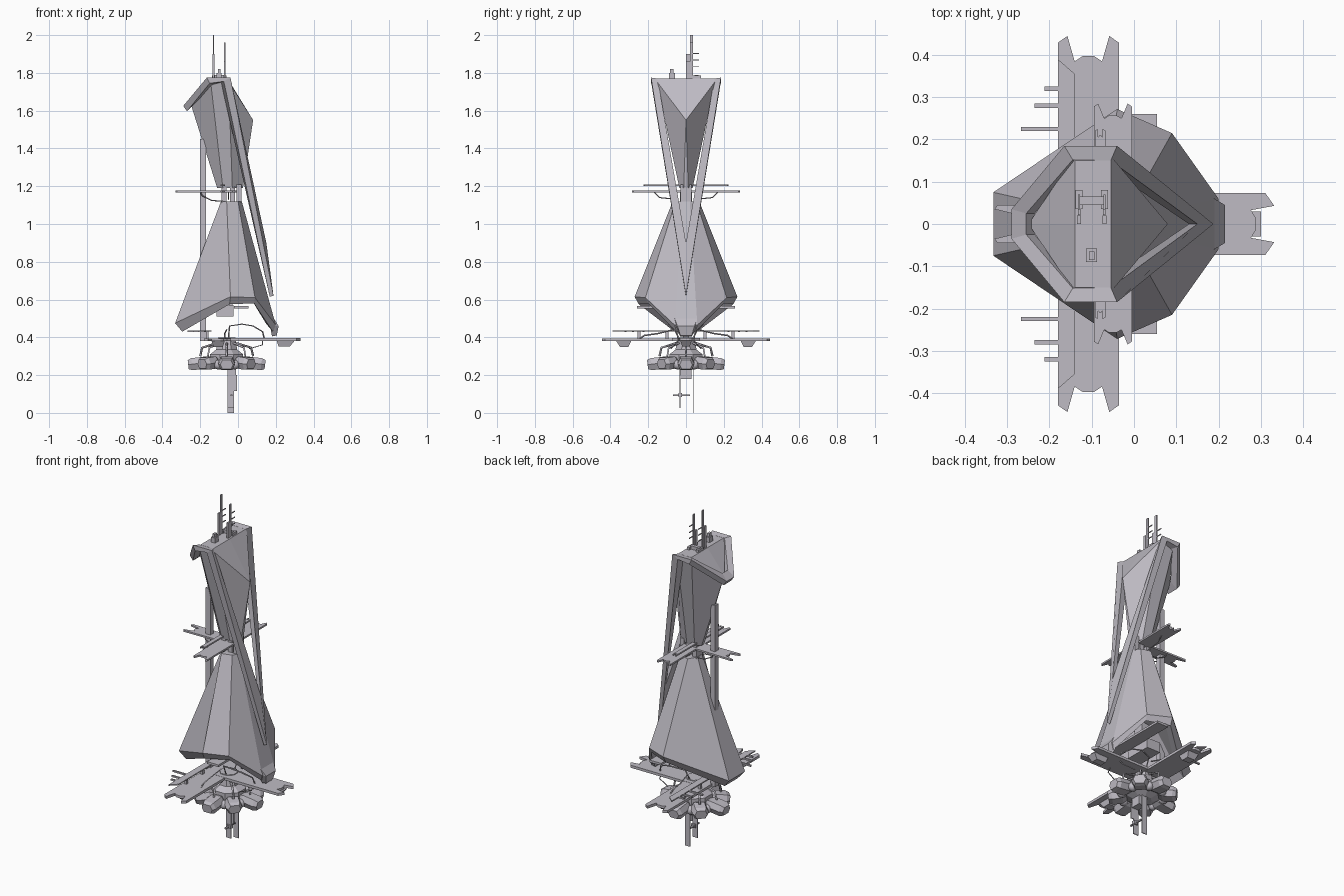
import bpy, bmesh, math
from mathutils import Vector, Matrix

hull_mat = bpy.data.materials.new("pale_lavender_grey")
hull_mat.diffuse_color = (0.52, 0.50, 0.55, 1)


def finish(name, bm):
    bmesh.ops.remove_doubles(bm, verts=bm.verts, dist=1e-5)
    bmesh.ops.recalc_face_normals(bm, faces=bm.faces)
    me = bpy.data.meshes.new(name)
    bm.to_mesh(me)
    bm.free()
    me.materials.append(hull_mat)
    ob = bpy.data.objects.new(name, me)
    bpy.context.collection.objects.link(ob)
    return ob


def loft(name, rings, closed=False):
    """Skin a list of equal-length rings; closed joins last ring to first."""
    bm = bmesh.new()
    vs = [[bm.verts.new(p) for p in r] for r in rings]
    n = len(rings[0])
    pairs = list(zip(vs, vs[1:])) + ([(vs[-1], vs[0])] if closed else [])
    for a, b in pairs:
        for i in range(n):
            j = (i + 1) % n
            bm.faces.new((a[i], a[j], b[j], b[i]))
    if not closed:
        for r in (vs[0], vs[-1]):
            c = bm.verts.new(sum((v.co for v in r), Vector()) / n)
            for i in range(n):
                bm.faces.new((r[i], r[(i + 1) % n], c))
    return finish(name, bm)


def sym(half):
    """Complete a half outline (y > 0) by mirroring it across y = 0."""
    return half + [(x, -y, z) for x, y, z in reversed(half)]


def box(name, x0, x1, y0, y1, z0, z1):
    return loft(name, [[(x0, y0, z), (x1, y0, z), (x1, y1, z), (x0, y1, z)] for z in (z0, z1)])


def plate(name, outline, z0, z1):
    bm = bmesh.new()
    f = bm.faces.new([bm.verts.new((x, y, z0)) for x, y in outline])
    up = bmesh.ops.extrude_face_region(bm, geom=[f])["geom"]
    bmesh.ops.translate(bm, vec=(0, 0, z1 - z0), verts=[v for v in up if isinstance(v, bmesh.types.BMVert)])
    return finish(name, bm)


def wire(name, pts, r=0.004):
    cu = bpy.data.curves.new(name, "CURVE")
    cu.dimensions = "3D"
    cu.bevel_depth, cu.bevel_resolution = r, 0
    sp = cu.splines.new("POLY")
    sp.points.add(len(pts) - 1)
    for p, c in zip(sp.points, pts):
        p.co = (*c, 1)
    cu.materials.append(hull_mat)
    ob = bpy.data.objects.new(name, cu)
    bpy.context.collection.objects.link(ob)


def fork(c, w, l, horn, notch):
    """One forked deck end: half width w, tip at l, pointing along +u."""
    return [(l - horn * 0.35, c - w), (l, c - w + horn * 0.5), (l - notch, c - w * 0.45),
            (l - notch * 0.8, c - w * 0.2), (l - notch * 0.8, c + w * 0.2),
            (l - notch, c + w * 0.45), (l, c + w - horn * 0.5), (l - horn * 0.35, c + w)]


def cross_deck(name, c, w, l, horn, notch, z0, z1):
    """Deck running along y with forked tips at both ends."""
    e = [(v, u) for u, v in fork(c, w, l, horn, notch)]
    plate(name, e + [(x, -y) for x, y in reversed(e)], z0, z1)


# Upper hull: narrow foot, broad faceted head with low front and rear points
loft("upper_hull", [
    sym([(0.026, 0.012, 1.19), (-0.03, 0.035, 1.19), (-0.08, 0.035, 1.19), (-0.11, 0.012, 1.19)]),
    sym([(0.08, 0.0, 1.55), (-0.05, 0.155, 1.755), (-0.145, 0.155, 1.755), (-0.25, 0.0, 1.635)]),
    sym([(-0.055, 0.001, 1.77), (-0.055, 0.15, 1.77), (-0.14, 0.15, 1.77), (-0.14, 0.001, 1.77)])])

# Lower hull: flared skirt with a thick rim and hollow underside
loft("lower_hull", [
    sym([(0.02, 0.02, 1.12), (0.0, 0.055, 1.12), (-0.06, 0.07, 1.12), (-0.09, 0.02, 1.12)]),
    sym([(0.20, 0.06, 0.465), (0.09, 0.215, 0.61), (-0.04, 0.272, 0.615), (-0.333, 0.075, 0.475)]),
    sym([(0.185, 0.05, 0.43), (0.085, 0.20, 0.58), (-0.045, 0.25, 0.575), (-0.295, 0.06, 0.43)]),
    sym([(0.15, 0.04, 0.47), (0.065, 0.165, 0.61), (-0.045, 0.205, 0.61), (-0.25, 0.05, 0.48)]),
    sym([(0.06, 0.03, 0.68), (0.03, 0.08, 0.70), (-0.05, 0.1, 0.70), (-0.13, 0.03, 0.68)])])
loft("prow_foot", [
    sym([(0.165, 0.06, 0.49), (0.19, 0.06, 0.50)]),
    sym([(0.17, 0.065, 0.46), (0.215, 0.045, 0.46)]),
    sym([(0.18, 0.03, 0.405), (0.205, 0.03, 0.41)])])

# Mitred hoop: long V down the front, cap across the top, short bracket behind
nodes = [((0.188, 0, 0.62), (0.15, 0, 0.90), (-0.02, 0, -0.005)),
         ((-0.04, 0.185, 1.775), (-0.055, 0.15, 1.77), (-0.035, 0, -0.02)),
         ((-0.165, 0.185, 1.775), (-0.145, 0.152, 1.77), (0.015, 0, -0.03)),
         ((-0.29, 0.035, 1.625), (-0.255, 0.025, 1.66), (0.02, 0, -0.028))]
flip = Vector((1, -1, 1))
rings = []
for o, i, d in nodes:
    o, i, d = Vector(o), Vector(i), Vector(d)
    rings.append([o, i, i + d, o + d])
rings += [[p * flip for p in r] for r in reversed(rings[1:])]
loft("hoop_frame", rings, closed=True)

# Rear support mast
box("rear_mast", -0.20, -0.17, -0.015, 0.015, 0.38, 1.45)

# Neck columns and decks
for x in (-0.075, -0.03, 0.005):
    box("neck_column", x - 0.013, x + 0.013, -0.03, 0.03, 1.10, 1.21)
cross_deck("neck_deck", -0.05, 0.045, 0.285, 0.02, 0.035, 1.168, 1.178)
cross_deck("neck_upper_deck", -0.08, 0.012, 0.225, 0.012, 0.02, 1.20, 1.209)
plate("neck_rear_deck", [(-x, y) for x, y in fork(0, 0.045, 0.33, 0.02, 0.06)] + [(-0.02, 0.04), (-0.02, -0.04)],
      1.168, 1.178)
for s in (-1, 1):
    wire("neck_cable", [(-0.2, s * 0.03, 1.17), (-0.19, s * 0.03, 1.15), (-0.14, s * 0.03, 1.125),
                        (-0.08, s * 0.03, 1.12)], 0.003)
    wire("neck_side_cable", [(-0.05, s * 0.17, 1.17), (-0.05, s * 0.14, 1.14), (-0.05, s * 0.05, 1.13)], 0.003)

# Gantry under the skirt
box("gantry_beam", -0.02, 0.055, -0.26, 0.26, 0.553, 0.566)
box("gantry_cabin", -0.115, -0.025, -0.08, 0.08, 0.51, 0.57)
box("gantry_hanger", -0.08, -0.03, -0.03, 0.03, 0.55, 0.72)

# Main docking decks
cross_deck("main_deck", -0.108, 0.072, 0.445, 0.045, 0.06, 0.38, 0.395)
plate("front_deck", fork(0, 0.073, 0.332, 0.06, 0.055) + [(-0.1, 0.073), (-0.1, -0.073)], 0.381, 0.396)
plate("upper_gangway", [(-0.18, -0.39), (-0.14, -0.355), (-0.14, 0.355), (-0.18, 0.39)], 0.43, 0.437)
for s in (-1, 1):
    for y, l in ((0.225, 0.267), (0.28, 0.235), (0.32, 0.212)):
        box("gangway_boom", -l, -0.17, s * y - 0.005, s * y + 0.005, 0.428, 0.437)
    for y in (0.1, 0.25):
        box("gangway_post", -0.17, -0.155, s * y - 0.008, s * y + 0.008, 0.39, 0.432)
    # Tapered pods under the deck tips
    loft("side_deck_pod", [
        [(-0.14, s * 0.29, 0.381), (-0.07, s * 0.29, 0.381), (-0.07, s * 0.37, 0.381), (-0.14, s * 0.37, 0.381)],
        [(-0.13, s * 0.305, 0.35), (-0.08, s * 0.305, 0.35), (-0.08, s * 0.35, 0.35), (-0.13, s * 0.35, 0.35)]])
    # Hanging cables
    wire("hull_cable", [(-0.05, s * 0.04, 0.40), (-0.045, s * 0.07, 0.46), (0.02, s * 0.09, 0.47),
                        (0.08, s * 0.08, 0.46), (0.13, s * 0.05, 0.43), (0.14, s * 0.04, 0.39)])
    wire("side_cable", [(-0.06, s * 0.07, 0.44), (-0.07, s * 0.15, 0.42), (-0.07, s * 0.22, 0.41),
                        (-0.07, s * 0.25, 0.39)])
    wire("pod_cable", [(0.13, s * 0.04, 0.385), (0.13, s * 0.06, 0.36), (0.06, s * 0.08, 0.34)], 0.003)
loft("front_deck_pod", [
    [(0.205, -0.03, 0.382), (0.30, -0.03, 0.382), (0.30, 0.03, 0.382), (0.205, 0.03, 0.382)],
    [(0.215, -0.02, 0.352), (0.275, -0.02, 0.352), (0.275, 0.02, 0.352), (0.215, 0.02, 0.352)]])

# Hub of the lower cluster
cx = -0.06
hub = lambda r, z: [(cx + r * math.cos(math.pi * (i + .5) / 4), r * math.sin(math.pi * (i + .5) / 4), z)
                    for i in range(8)]
loft("cluster_hub", [hub(0.05, 0.23), hub(0.095, 0.25), hub(0.095, 0.31), hub(0.06, 0.335), hub(0.05, 0.40)])

# Radial pods with chamfered hexagonal sections, tanks between them
for i in range(8):
    a = math.pi * i / 4
    m = Matrix.Translation((cx, 0, 0.28)) @ Matrix.Rotation(a, 4, "Z") @ Matrix.Rotation(0.12, 4, "Y")
    reach = 0.205 if i % 2 == 0 else 0.185
    prof = [(0.045, 0), (0.03, 0.032), (-0.03, 0.032), (-0.045, 0), (-0.03, -0.032), (-0.03, -0.032), (0.03, -0.032)]
    loft("radial_pod", [[m @ Vector((x, y * k, z * k)) for y, z in prof]
                        for x, k in ((0.08, 0.55), (0.11, 1), (reach - 0.02, 1), (reach, 0.75))])
    bm = bmesh.new()
    b = a + math.pi / 8
    bmesh.ops.create_icosphere(bm, subdivisions=2, radius=0.026, matrix=Matrix.Translation(
        (cx + 0.115 * math.cos(b), 0.115 * math.sin(b), 0.255)))
    tank = finish("round_tank", bm)
    for p in tank.data.polygons:
        p.use_smooth = True
    wire("pod_strut", [(cx + 0.14 * math.cos(a), 0.14 * math.sin(a), 0.30),
                       (cx + 0.13 * math.cos(a), 0.13 * math.sin(a), 0.345),
                       (cx + 0.05 * math.cos(a), 0.05 * math.sin(a), 0.37)], 0.006)

# Keel masts
box("keel_box", -0.055, -0.01, -0.03, 0.03, 0.18, 0.25)
box("keel_blade_front", -0.055, -0.022, -0.034, -0.029, 0.025, 0.25)
box("keel_blade_back", -0.055, -0.022, 0.036, 0.041, 0.0, 0.25)
box("keel_fin", -0.02, -0.004, -0.034, -0.029, 0.115, 0.2)
box("keel_crossbar", -0.04, -0.03, -0.07, 0.02, 0.09, 0.098)
box("keel_sensor", -0.045, -0.02, -0.04, -0.02, 0.083, 0.105)

# Roof equipment
for x in (-0.13, -0.07):
    box("roof_blade", x - 0.003, x + 0.003, 0.021, 0.036, 1.765, 2.0 if x < -0.1 else 1.96)
    for z in (1.83, 1.865, 1.90):
        box("blade_rung", x - 0.002, x + 0.002, 0.03, 0.07, z, z + 0.005)
    box("roof_post", x - 0.005, x + 0.005, 0.0, 0.02, 1.765, 1.90 if x < -0.1 else 1.86)
    box("roof_rail", x - 0.008, x + 0.008, 0.035, 0.08, 1.765, 1.785)
box("roof_bridge", -0.13, -0.07, 0.045, 0.065, 1.765, 1.79)
box("roof_turret", -0.113, -0.087, -0.09, -0.058, 1.765, 1.80)
box("roof_turret_cap", -0.107, -0.093, -0.085, -0.065, 1.80, 1.82)
